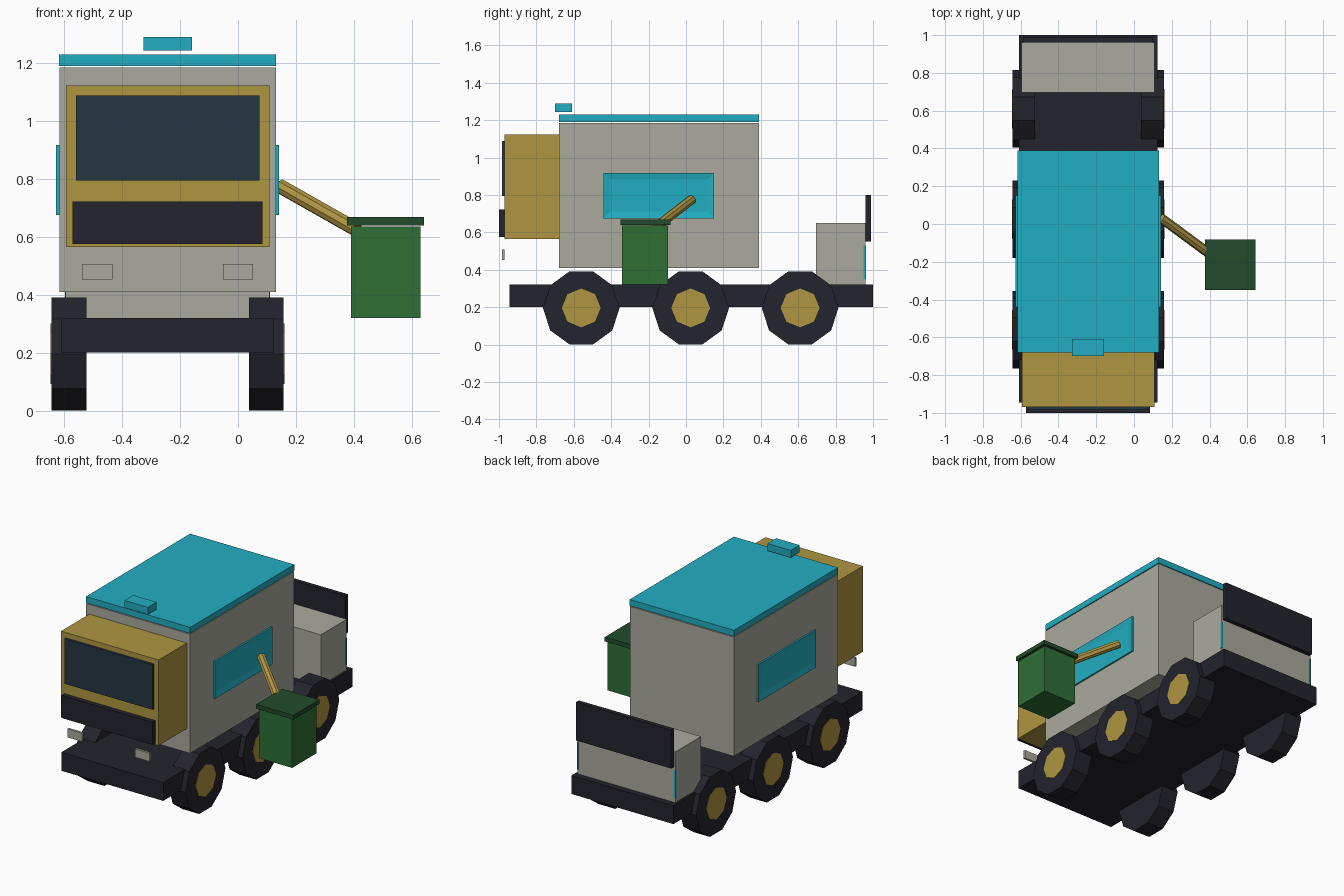
import bpy, bmesh, math
from mathutils import Vector, Matrix

cube = bpy.data.objects.get("Cube")
if cube:
    bpy.data.objects.remove(cube, do_unlink=True)

CX = -0.243  # centre line of the truck; the bin hangs off to its left


def material(name, rgb):
    lin = [((c / 255 + 0.055) / 1.055) ** 2.4 for c in rgb] + [1.0]
    m = bpy.data.materials.new(name)
    m.use_nodes = True
    m.diffuse_color = lin
    bsdf = next(n for n in m.node_tree.nodes if n.type == 'BSDF_PRINCIPLED')
    bsdf.inputs["Base Color"].default_value = lin
    return m


grey = material("warm_grey", (170, 170, 157))
gold = material("gold", (175, 149, 65))
cyan = material("cyan", (34, 174, 194))
dark = material("dark_navy", (35, 35, 45))
glass = material("dark_glass", (36, 54, 67))
green = material("bin_green", (46, 111, 53))
lid_green = material("lid_green", (34, 74, 43))


def finish(name, bm, mat):
    mesh = bpy.data.meshes.new(name)
    bm.to_mesh(mesh)
    bm.free()
    mesh.materials.append(mat)
    ob = bpy.data.objects.new(name, mesh)
    bpy.context.collection.objects.link(ob)
    return ob


def box_mesh(x, y, z):
    bm = bmesh.new()
    bmesh.ops.create_cube(bm, size=1)
    for v in bm.verts:
        v.co = [sum(r) / 2 + c * (r[1] - r[0]) for r, c in zip((x, y, z), v.co)]
    return bm


def box(name, x, y, z, mat):
    return finish(name, box_mesh(x, y, z), mat)


def centred(name, half, y, z, mat):
    return box(name, (CX - half, CX + half), y, z, mat)


def rod(name, start, end, radius, sides, mat):
    a, b = Vector(start), Vector(end)
    axis = b - a
    bm = bmesh.new()
    bmesh.ops.create_cone(bm, cap_ends=True, segments=sides, radius1=radius,
                          radius2=radius, depth=axis.length)
    turn = axis.to_track_quat('Z', 'Y').to_matrix().to_4x4()
    if abs(axis.y) + abs(axis.z) < 1e-6:  # axles keep a corner pointing forward
        turn = Matrix.Rotation(math.pi / 2, 4, 'Y')
    bm.transform(Matrix.Translation((a + b) / 2) @ turn)
    return finish(name, bm, mat)


# Chassis, body, roof and cab
centred("chassis", 0.367, (-0.945, 1.0), (0.20, 0.32), dark)
centred("body", 0.374, (-0.68, 0.39), (0.41, 1.185), grey)
centred("roof", 0.375, (-0.68, 0.39), (1.19, 1.23), cyan)
centred("beacon", 0.084, (-0.70, -0.61), (1.243, 1.29), cyan)
centred("cab", 0.351, (-0.97, -0.675), (0.565, 1.122), gold)
centred("windshield", 0.317, (-0.985, -0.965), (0.795, 1.088), glass)
centred("grille", 0.328, (-1.0, -0.965), (0.575, 0.722), dark)

# Rear hopper and tailgate
centred("hopper", 0.352, (0.695, 0.96), (0.32, 0.65), grey)
centred("tailgate", 0.342, (0.96, 0.988), (0.55, 0.80), dark)

for side, label in ((-1, "right"), (1, "left")):
    # Headlights and tail lights
    hx = CX + side * 0.243
    box("headlight_" + label, (hx - 0.052, hx + 0.052), (-0.985, -0.97), (0.452, 0.507), grey)
    tx = CX + side * 0.350
    box("tail_light_" + label, (tx - 0.004, tx + 0.004), (0.95, 0.963), (0.35, 0.53), cyan)

    # Side panel with a shallow recess
    px = CX + side * 0.379
    bm = box_mesh((px - 0.006, px + 0.006), (-0.44, 0.15), (0.675, 0.918))
    bm.normal_update()
    outer = [f for f in bm.faces if f.normal.x * side > 0.9]
    bmesh.ops.inset_individual(bm, faces=outer, thickness=0.05, depth=-0.008)
    finish("side_panel_" + label, bm, cyan)

    # Wheels and hubs
    for i, y in enumerate((-0.56, 0.025, 0.61)):
        def at(x):
            return (CX + side * x, y, 0.196)
        ends = sorted((at(0.281), at(0.401)))
        rod(f"wheel_{label}_{i + 1}", *ends, 0.205, 10, dark)
        ends = sorted((at(0.35), at(0.404)))
        rod(f"hub_{label}_{i + 1}", *ends, 0.104, 8, gold)

# Lifting arm and bin
rod("lift_arm", (0.145, 0.03, 0.775), (0.41, -0.165, 0.625), 0.026, 8, gold)
box("bin", (0.39, 0.63), (-0.343, -0.095), (0.32, 0.636), green)
box("bin_lid", (0.376, 0.643), (-0.35, -0.083), (0.64, 0.668), lid_green)
